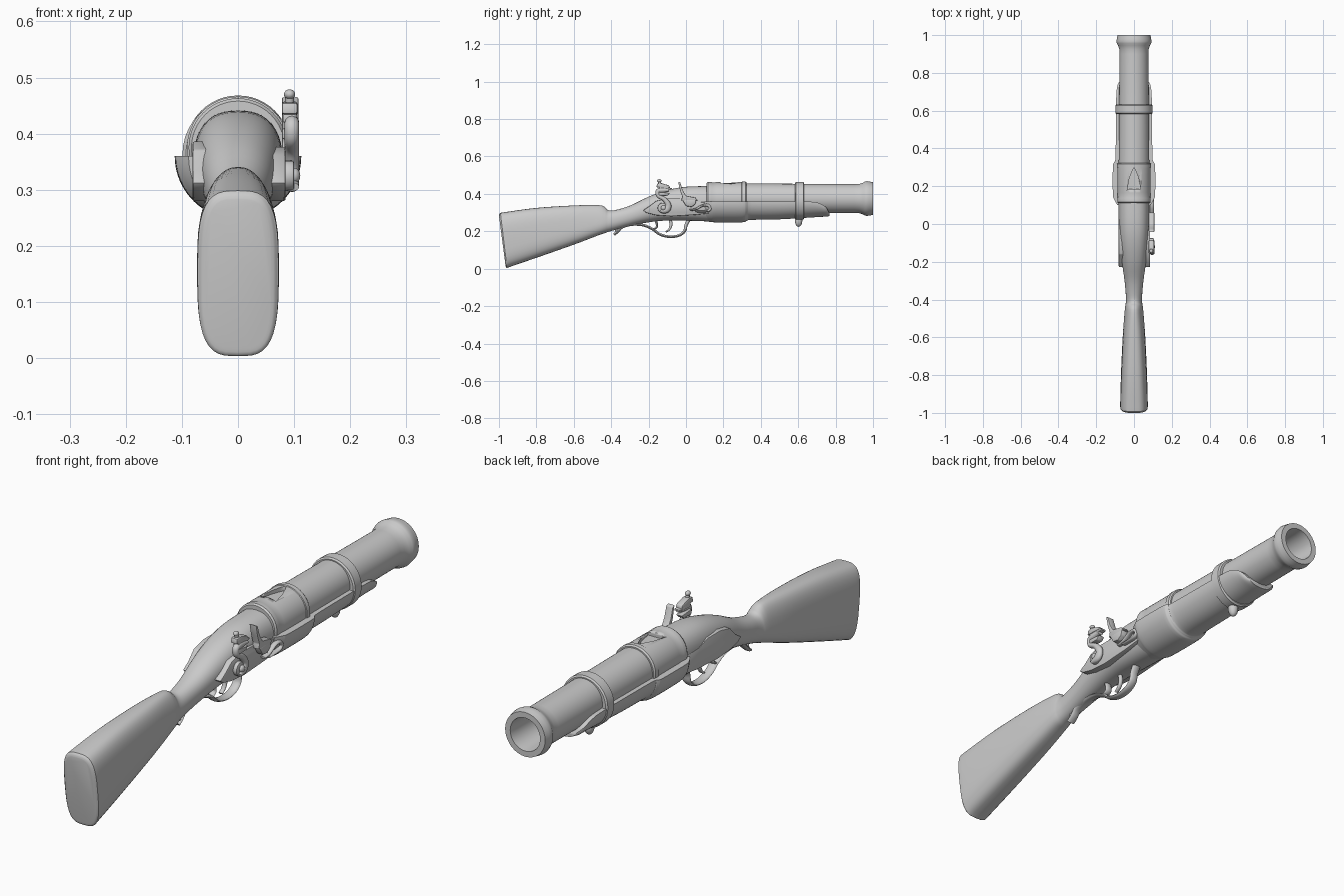
import bpy, bmesh
from math import sin, cos, pi, copysign, radians

if "Cube" in bpy.data.objects:
    bpy.data.objects.remove(bpy.data.objects["Cube"])

ZC = 0.375  # height of the barrel axis


def make(name, bm, bevel=0, angle=35):
    bmesh.ops.recalc_face_normals(bm, faces=bm.faces)
    me = bpy.data.meshes.new(name)
    bm.to_mesh(me)
    bm.free()
    ob = bpy.data.objects.new(name, me)
    bpy.context.collection.objects.link(ob)
    bpy.ops.object.select_all(action='DESELECT')
    bpy.context.view_layer.objects.active = ob
    ob.select_set(True)
    if bevel:
        m = ob.modifiers.new("bevel", 'BEVEL')
        m.width, m.segments = bevel, 2
        bpy.ops.object.modifier_apply(modifier=m.name)
    bpy.ops.object.shade_smooth_by_angle(angle=radians(angle))
    return ob


def smooth(rows, steps=4):
    """Catmull-Rom through rows of numbers."""
    out = []
    for i in range(len(rows) - 1):
        a, b, c, d = (rows[max(i - 1, 0)], rows[i], rows[i + 1], rows[min(i + 2, len(rows) - 1)])
        for k in range(steps):
            t = k / steps
            out.append([0.5 * (2*q + (r - p)*t + (2*p - 5*q + 4*r - s)*t*t + (3*q - p - 3*r + s)*t**3)
                        for p, q, r, s in zip(a, b, c, d)])
    return out + [list(rows[-1])]


def skin(bm, rings):
    for a, b in zip(rings, rings[1:]):
        for i in range(len(a)):
            j = (i + 1) % len(a)
            bm.faces.new((a[i], a[j], b[j], b[i]))
    bm.faces.new(rings[0])
    bm.faces.new(rings[-1])


def loft(name, rows, half=False, n=40, steps=4):
    """Rows: y, bottom, top, half width, roundness power, butt slant, taper."""
    bm = bmesh.new()
    rings = []
    for y, zb, zt, w, p, slant, taper in smooth(rows, steps):
        ring = []
        for i in range(n):
            a = pi + pi * i / (n - 1) if half else 2 * pi * i / n
            c, s = (copysign(abs(v) ** (2 / p), v) if abs(v) > 1e-6 else 0 for v in (cos(a), sin(a)))
            z = zt + (zt - zb) * s if half else (zt + zb) / 2 + (zt - zb) / 2 * s
            ring.append(bm.verts.new((w * c * (1 + taper * s), y + slant * (zt - z) / (zt - zb), z)))
        rings.append(ring)
    skin(bm, rings)
    return make(name, bm)


def lathe(name, prof, n=48):
    """Turn (y, r) points around the barrel axis."""
    bm = bmesh.new()
    skin(bm, [[bm.verts.new((r * cos(2*pi*i/n), y, ZC + r * sin(2*pi*i/n))) for i in range(n)] for y, r in prof])
    return make(name, bm, angle=30)


def plate(name, outline, x0, x1, bevel=0.004):
    """Side outline (y, z) thickened from x0 to x1."""
    bm = bmesh.new()
    skin(bm, [[bm.verts.new((x, y, z)) for y, z in outline] for x in (x0, x1)])
    return make(name, bm, bevel)


def strap(name, pts, x, width):
    """Flattened rod along (y, z, radius) points."""
    bm = bmesh.new()
    path = smooth(pts, 5)
    rings = []
    for i, (y, z, r) in enumerate(path):
        p, q = path[max(i - 1, 0)], path[min(i + 1, len(path) - 1)]
        dy, dz = q[0] - p[0], q[1] - p[1]
        l = (dy*dy + dz*dz) ** 0.5 or 1
        ny, nz = -dz / l, dy / l
        rings.append([bm.verts.new((x + width / 2 * cos(a), y + ny * r * sin(a), z + nz * r * sin(a)))
                      for a in (2 * pi * k / 12 for k in range(12))])
    skin(bm, rings)
    return make(name, bm, angle=60)


def ball(name, loc, size):
    bm = bmesh.new()
    bmesh.ops.create_uvsphere(bm, u_segments=20, v_segments=12, radius=1)
    for v in bm.verts:
        v.co = [l + c * s for l, c, s in zip(loc, v.co, size)]
    return make(name, bm)


# Stock: butt, comb notch, wrist and breech bed
loft("stock", [
    (-1.0, .018, .283, .058, 3.6, .035, 0), (-.994, .004, .296, .069, 3.4, .035, 0),
    (-.97, .012, .302, .073, 3.2, .035, 0), (-.8, .067, .325, .068, 3, .025, -.05),
    (-.6, .133, .338, .058, 2.8, .012, -.12), (-.47, .178, .340, .048, 2.5, 0, -.22),
    (-.435, .19, .33, .045, 2.3, 0, -.2), (-.415, .197, .313, .043, 2.2, 0, -.1),
    (-.38, .207, .313, .043, 2.2, 0, 0), (-.3, .228, .337, .05, 2.2, 0, 0),
    (-.2, .248, .385, .064, 2.2, 0, 0), (-.1, .258, .42, .074, 2.3, 0, 0),
    (0, .257, .438, .079, 2.4, 0, 0), (.14, .252, .442, .08, 2.4, 0, 0)])

# Fore-end cradle under the barrel
loft("fore_end", [
    (.10, .254, .36, .088, 2, 0, 0), (.13, .25, .36, .105, 2, 0, 0), (.16, .248, .36, .112, 2, 0, 0),
    (.30, .248, .36, .112, 2, 0, 0), (.325, .256, .36, .106, 2, 0, 0), (.35, .261, .36, .098, 2, 0, 0),
    (.5, .264, .36, .096, 2, 0, 0), (.67, .274, .358, .094, 2, 0, 0), (.72, .277, .347, .09, 2, 0, 0),
    (.75, .279, .327, .08, 2, 0, 0), (.766, .281, .298, .05, 2, 0, 0)], half=True)

# Barrel with belled muzzle and open bore
lathe("barrel", [
    (.0, .02), (.0, .06), (.11, .066), (.30, .068), (.30, .081), (.6, .079), (.90, .077), (.925, .078),
    (.945, .084), (.957, .091), (.967, .093), (.98, .091), (1.0, .087), (1.0, .065), (.96, .062),
    (.45, .06), (.45, .002)])

# Breech sleeve with raised end rims
sleeve = lathe("breech_sleeve", [
    (.11, .03), (.11, .083), (.117, .088), (.137, .088), (.143, .086), (.165, .088), (.298, .088),
    (.30, .091), (.318, .091), (.324, .086), (.324, .03)])

# Bell-shaped recess on top of the sleeve
bm = bmesh.new()
shape = [(-.035, .185), (.035, .185), (.025, .24), (.01, .28), (0, .30), (-.01, .28), (-.025, .24)]
skin(bm, [[bm.verts.new((x, y, z)) for x, y in shape] for z in (.446, .5)])
cutter = make("recess_cutter", bm)
cutter.hide_render = True
bpy.context.view_layer.objects.active = sleeve
m = sleeve.modifiers.new("recess", 'BOOLEAN')
m.operation, m.object, m.solver = 'DIFFERENCE', cutter, 'EXACT'
bpy.ops.object.modifier_apply(modifier=m.name)
bpy.data.objects.remove(cutter)

# Barrel band and sling lug
loft("barrel_band", [(y, .262 + d, .464 - d, .099 - d, 2, 0, 0)
                     for y, d in ((.583, .006), (.588, 0), (.627, 0), (.632, .006))], steps=1)
ball("sling_lug", (0, .602, .258), (.02, .02, .034))

# Lock plate on the right, side panel on the left
panel = [(-.23, .312), (-.195, .335), (-.16, .362), (-.10, .376), (-.02, .376), (.03, .358), (.13, .355),
         (.14, .325), (.13, .297), (.05, .288), (-.08, .28), (-.16, .286), (-.21, .298)]
plate("lock_plate", panel, .045, .085)
plate("side_panel", [(y, z + (.01 if z > .34 else 0)) for y, z in panel], -.081, -.045)

# Pan, frizzen and spring
plate("pan", [(-.02, .368), (.055, .368), (.05, .345), (.03, .33), (.0, .335)], .07, .108)
plate("frizzen", [(-.042, .466), (-.03, .46), (-.018, .42), (0, .39), (.05, .38), (.062, .365),
                  (-.025, .365), (-.02, .385), (-.032, .42)], .078, .108, .003)
strap("frizzen_spring", [(.02, .314, .004), (.05, .318, .006), (.09, .338, .006), (.12, .338, .008),
                         (.13, .32, .007), (.11, .308, .006), (.05, .306, .004)], .095, .022)

# Swan-neck cock with jaws, flint and screw
strap("cock_neck", [(-.135, .305, .008), (-.105, .315, .018), (-.095, .34, .016), (-.115, .37, .012),
                    (-.148, .39, .011), (-.15, .415, .012), (-.125, .42, .014), (-.09, .42, .008)], .096, .026)
plate("cock_foot", [(-.125 + .027 * cos(k * pi / 8), .325 + .027 * sin(k * pi / 8)) for k in range(16)], .08, .1)
plate("cock_spur", [(-.148, .39), (-.10, .39), (-.085, .405), (-.148, .41)], .078, .106)
plate("flint", [(-.145, .42), (-.075, .425), (-.075, .432), (-.145, .437)], .08, .104, .002)
plate("top_jaw", [(-.158, .435), (-.085, .432), (-.09, .445), (-.13, .457), (-.155, .455)], .078, .106)
strap("jaw_screw", [(-.138, .44, .008), (-.14, .455, .008), (-.143, .47, .008)], .092, .016)
ball("screw_head", (.092, -.143, .47), (.01, .012, .009))
ball("cock_pivot", (.1, -.12, .325), (.011, .014, .014))

# Trigger guard with curled tail, and trigger
strap("trigger_guard", [
    (-.385, .182, .007), (-.365, .198, .007), (-.34, .222, .007), (-.29, .236, .007), (-.23, .233, .007),
    (-.18, .212, .007), (-.14, .184, .007), (-.09, .171, .007), (-.04, .177, .007), (-.008, .2, .008),
    (0, .232, .009), (.015, .262, .01)], 0, .036)
strap("guard_finger_loop", [(-.175, .21, .005), (-.155, .225, .006), (-.16, .255, .007)], 0, .03)
strap("guard_tail_post", [(-.378, .187, .006), (-.372, .205, .007), (-.375, .225, .008)], 0, .026)
strap("trigger", [(-.085, .265, .009), (-.08, .235, .008), (-.09, .21, .006), (-.108, .196, .004)], 0, .018)
